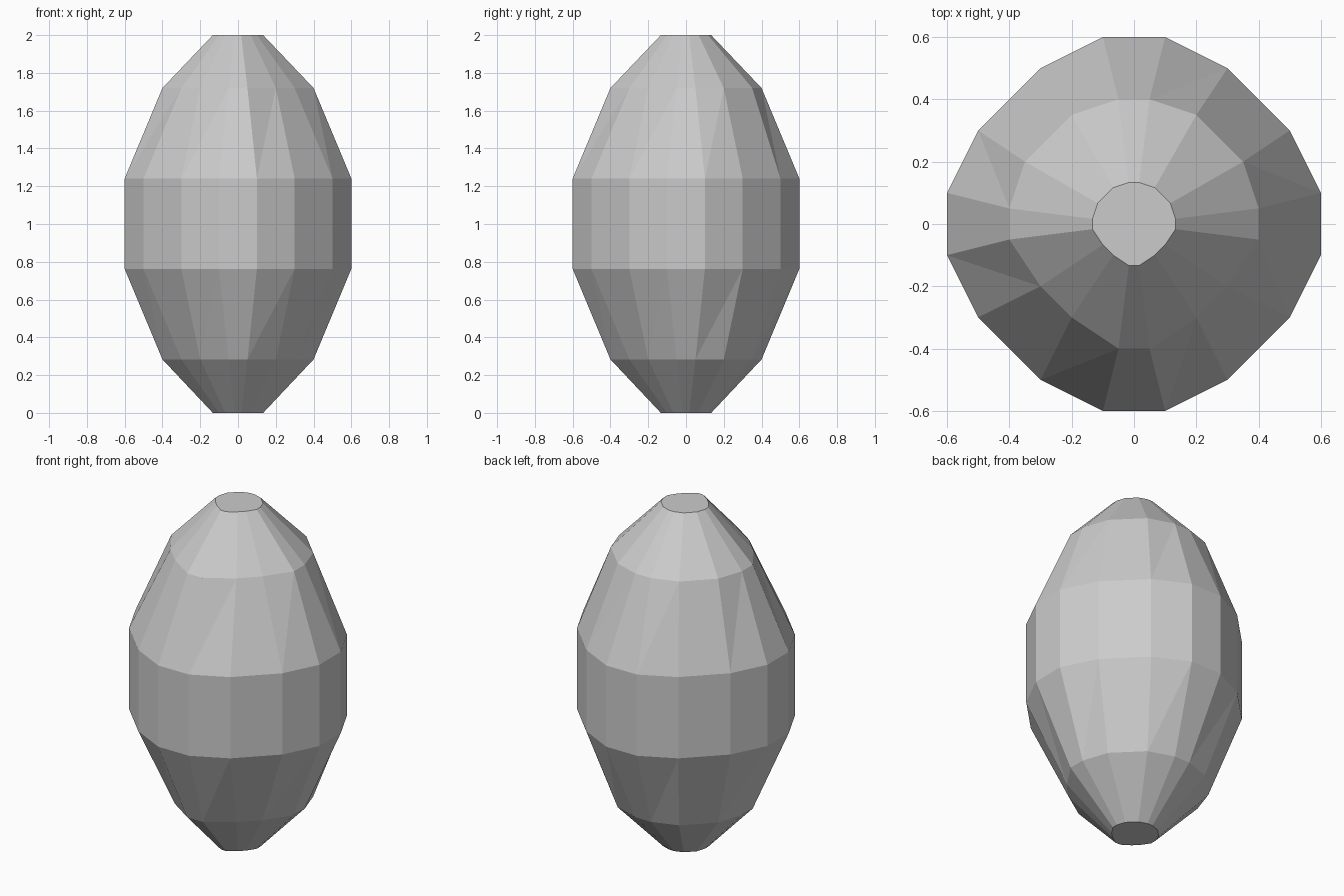
import bpy, bmesh

if "Cube" in bpy.data.objects:
    bpy.data.objects.remove(bpy.data.objects["Cube"])

# Right half of each ring, front to back; the left half is mirrored
wide = [(0.1, -0.6), (0.3, -0.5), (0.5, -0.3), (0.6, -0.1),
        (0.6, 0.1), (0.5, 0.3), (0.3, 0.5), (0.1, 0.6)]
narrow = [(0.05, -0.4), (0.2, -0.3), (0.3, -0.2), (0.4, -0.05),
          (0.4, 0.05), (0.35, 0.2), (0.2, 0.35), (0.05, 0.4)]


def ring(bm, half, scale, z):
    pts = half + [(-x, y) for x, y in reversed(half)]
    return [bm.verts.new((x * scale, y * scale, z)) for x, y in pts]


bm = bmesh.new()

# Stacked rings from the foot to the top
levels = [(narrow, 1 / 3, 0.0), (narrow, 1, 0.283), (wide, 1, 0.762),
          (wide, 1, 1.241), (narrow, 1, 1.72), (narrow, 1 / 3, 2.0)]
rings = [ring(bm, *level) for level in levels]

# Side facets, split along a consistent diagonal
for low, high in zip(rings, rings[1:]):
    n = len(low)
    for i in range(n):
        j = (i + 1) % n
        bm.faces.new((low[i], low[j], high[j]))
        bm.faces.new((low[i], high[j], high[i]))

# Flat caps
bm.faces.new(rings[0][::-1])
bm.faces.new(rings[-1])

mesh = bpy.data.meshes.new("faceted_body")
bm.to_mesh(mesh)
bm.free()
bpy.context.collection.objects.link(bpy.data.objects.new("faceted_body", mesh))
